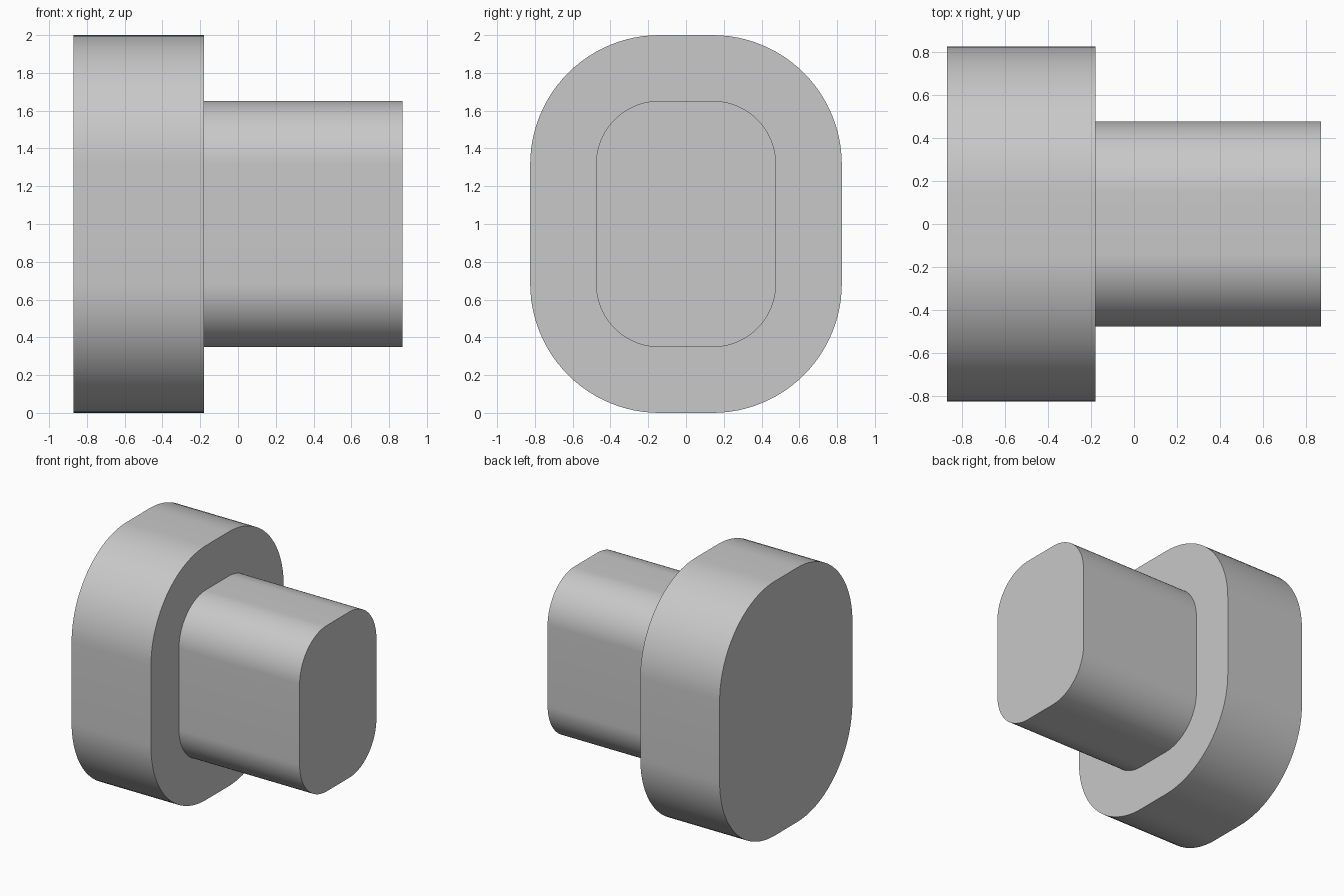
import bpy, bmesh
from math import cos, sin, pi, radians

cube = bpy.data.objects.get("Cube")
if cube:
    bpy.data.objects.remove(cube, do_unlink=True)

grey = bpy.data.materials.new("light grey")
grey.use_nodes = True
COLOUR = (0.58, 0.58, 0.58, 1)
grey.diffuse_color = COLOUR
grey.node_tree.nodes["Principled BSDF"].inputs["Base Color"].default_value = COLOUR

# Both sections are the same small rectangle, rounded by different radii
CORE_Y, CORE_Z = 0.14, 0.315
HEAD_R, STEM_R = 0.685, 0.337
STEPS = 24


def rounded_loop(bm, x, radius):
    """Ring of vertices around a rounded rectangle at the given x."""
    ring = []
    for corner, (sy, sz) in enumerate([(1, 1), (-1, 1), (-1, -1), (1, -1)]):
        for i in range(STEPS + 1):
            a = (corner + i / STEPS) * pi / 2
            ring.append(bm.verts.new((x, sy * CORE_Y + radius * cos(a),
                                      1 + sz * CORE_Z + radius * sin(a))))
    return ring


# Stepped pin: wide head, shoulder, then narrow stem, as one closed body
bm = bmesh.new()
sections = [(-0.87, HEAD_R), (-0.18, HEAD_R), (-0.18, STEM_R), (0.87, STEM_R)]
rings = [rounded_loop(bm, x, r) for x, r in sections]
for a, b in zip(rings, rings[1:]):
    for i in range(len(a)):
        j = (i + 1) % len(a)
        bm.faces.new((a[i], a[j], b[j], b[i]))
bm.faces.new(rings[0])
bm.faces.new(rings[-1])
bmesh.ops.recalc_face_normals(bm, faces=bm.faces)

mesh = bpy.data.meshes.new("stepped_pin")
bm.to_mesh(mesh)
bm.free()
mesh.materials.append(grey)
pin = bpy.data.objects.new("stepped_pin", mesh)
bpy.context.collection.objects.link(pin)

# Smooth rounded sides with crisp cap and shoulder edges
bpy.ops.object.select_all(action="DESELECT")
pin.select_set(True)
bpy.context.view_layer.objects.active = pin
bpy.ops.object.shade_smooth_by_angle(angle=radians(30))
